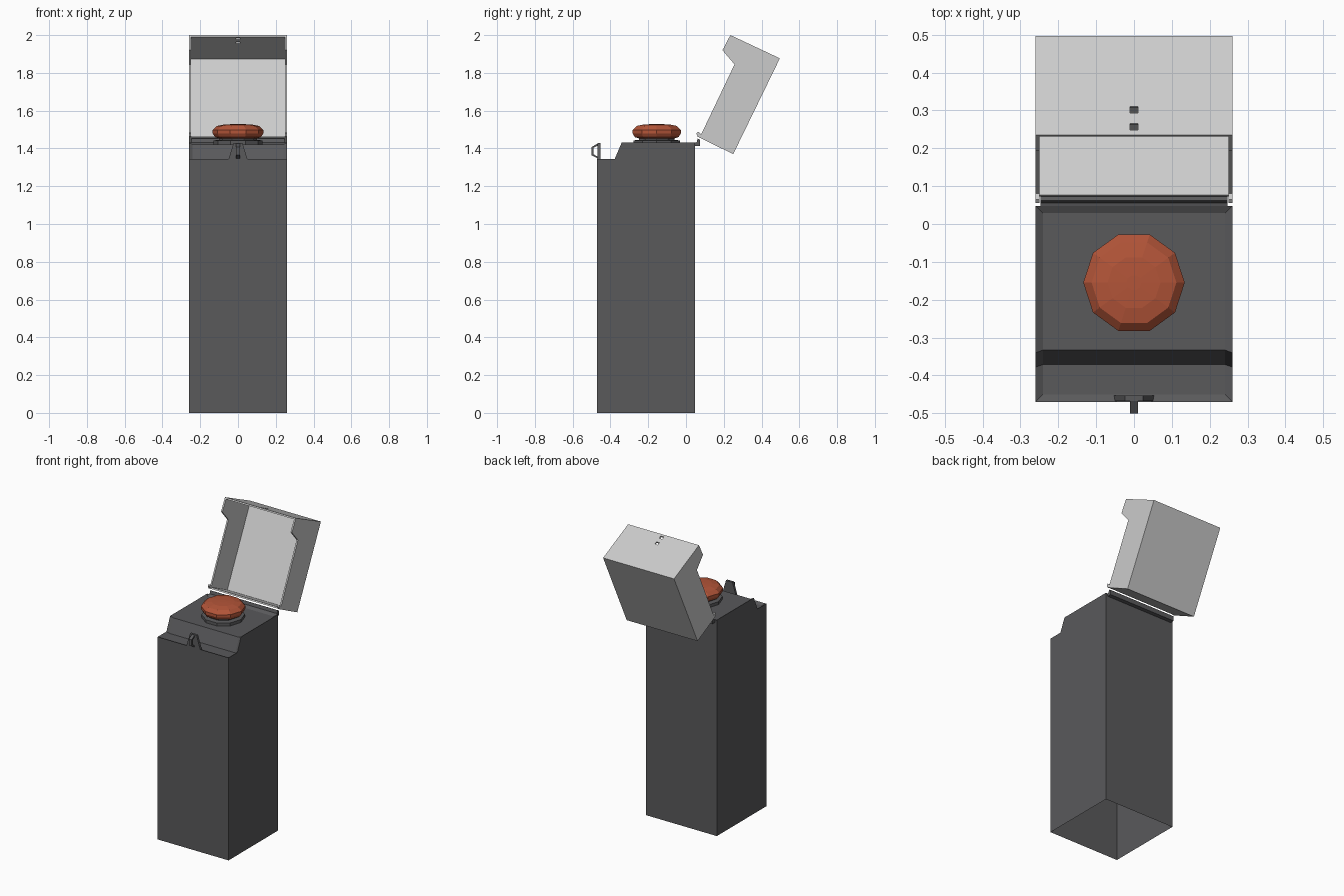
import bpy, bmesh, math

if "Cube" in bpy.data.objects:
    bpy.data.objects.remove(bpy.data.objects["Cube"])


def material(name, colour):
    m = bpy.data.materials.new(name)
    m.diffuse_color = (*colour, 1)
    m.use_nodes = True
    m.node_tree.nodes["Principled BSDF"].inputs["Base Color"].default_value = m.diffuse_color
    return m


DARK = material("dark_grey", (0.1, 0.1, 0.105))
PALE = material("pale_grey", (0.55, 0.55, 0.55))
RED = material("button_red", (0.45, 0.09, 0.04))


def finish(name, bm, mat):
    me = bpy.data.meshes.new(name)
    bm.to_mesh(me)
    bm.free()
    ob = bpy.data.objects.new(name, me)
    bpy.context.collection.objects.link(ob)
    me.materials.append(mat)
    return ob


def prism(profile, x0, x1, skip=(), caps=True):
    """Extrude a counter-clockwise (y, z) profile along x; skip leaves edges open."""
    bm = bmesh.new()
    a = [bm.verts.new((x0, y, z)) for y, z in profile]
    b = [bm.verts.new((x1, y, z)) for y, z in profile]
    n = len(profile)
    sides = {}
    for i in range(n):
        if i not in skip:
            j = (i + 1) % n
            sides[i] = bm.faces.new((a[i], a[j], b[j], b[i]))
    if caps:
        bm.faces.new(a[::-1])
        bm.faces.new(b)
    bm.normal_update()
    return bm, sides


def revolve(name, rings, segments, y, mat):
    """Stack (radius, z) rings about a vertical axis."""
    bm = bmesh.new()
    loops = []
    for r, z in rings:
        loops.append([bm.verts.new((r * math.cos(2 * math.pi * k / segments),
                                    y + r * math.sin(2 * math.pi * k / segments), z))
                      for k in range(segments)])
    for lo, hi in zip(loops, loops[1:]):
        for k in range(segments):
            j = (k + 1) % segments
            bm.faces.new((lo[k], lo[j], hi[j], hi[k]))
    bm.faces.new(loops[0][::-1])
    bm.faces.new(loops[-1])
    return finish(name, bm, mat)


def thicken(ob, t):
    s = ob.modifiers.new("thickness", "SOLIDIFY")
    s.thickness = t
    s.offset = -1
    s.use_even_offset = True


# Pedestal: stepped top with a recessed panel, open underneath
bm, sides = prism([(-0.47, 0), (0.048, 0), (0.048, 1.432), (-0.34, 1.432),
                   (-0.378, 1.343), (-0.47, 1.343)], -0.26, 0.26, skip=(0,))
bmesh.ops.inset_region(bm, faces=[sides[i] for i in (2, 3, 4)],
                       thickness=0.019, depth=-0.01, use_even_offset=True)
finish("pedestal", bm, DARK)

# Push button on its collar
revolve("button_collar", [(0.13, 1.42), (0.13, 1.442), (0.1, 1.446), (0.1, 1.465)],
        10, -0.155, DARK)
revolve("button", [(0.09, 1.45), (0.122, 1.46), (0.134, 1.48), (0.134, 1.498),
                   (0.112, 1.519), (0.07, 1.527), (0.02, 1.529)], 10, -0.155, RED)

# Latch: tapered plate and staple at the front
bm, _ = prism([(-0.468, 1.333), (-0.453, 1.333), (-0.453, 1.428), (-0.468, 1.428)],
              -0.053, 0.053)
for v in bm.verts:
    if v.co.z > 1.4:
        v.co.x *= 0.45
finish("latch_plate", bm, DARK)
bm, _ = prism([(-0.466, 1.426), (-0.5, 1.408), (-0.5, 1.364), (-0.466, 1.346)],
              -0.01, 0.01, skip=(3,), caps=False)
thicken(finish("latch_staple", bm, DARK), 0.009)

# Hinge rail along the back edge
bm, _ = prism([(0.046, 1.413), (0.075, 1.413), (0.075, 1.445), (0.062, 1.452),
               (0.056, 1.432), (0.046, 1.43)], -0.247, 0.247)
finish("hinge_rail", bm, DARK)

# Raised lid: thin open box
bm, _ = prism([(0.235, 2.0), (0.193, 1.92), (0.257, 1.845), (0.072, 1.457),
               (0.25, 1.37), (0.497, 1.877)], -0.26, 0.26, skip=(0, 1, 2))
lid = finish("lid", bm, PALE)
thicken(lid, 0.01)

# Staple slots through the front wall of the lid
slope = math.atan2(1.877 - 2.0, 0.497 - 0.235)
for i, y in enumerate((0.257, 0.302)):
    bm = bmesh.new()
    bmesh.ops.create_cube(bm, size=1)
    cutter = finish(f"slot_cutter_{i}", bm, PALE)
    cutter.scale = (0.022, 0.019, 0.05)
    cutter.rotation_euler.x = slope
    cutter.location = (0, y, 2.0 + (y - 0.235) * math.tan(slope))
    cutter.hide_render = True
    cutter.hide_set(True)
    cut = lid.modifiers.new("slot", "BOOLEAN")
    cut.operation = "DIFFERENCE"
    cut.solver = "EXACT"
    cut.object = cutter

# Hinge tabs on both lower corners of the lid
bm, _ = prism([(0.08, 1.475), (0.065, 1.488), (0.055, 1.48), (0.062, 1.462),
               (0.078, 1.455)], 0.25, 0.26)
tabs = finish("lid_hinge_tabs", bm, PALE)
tabs.modifiers.new("mirror", "MIRROR")
